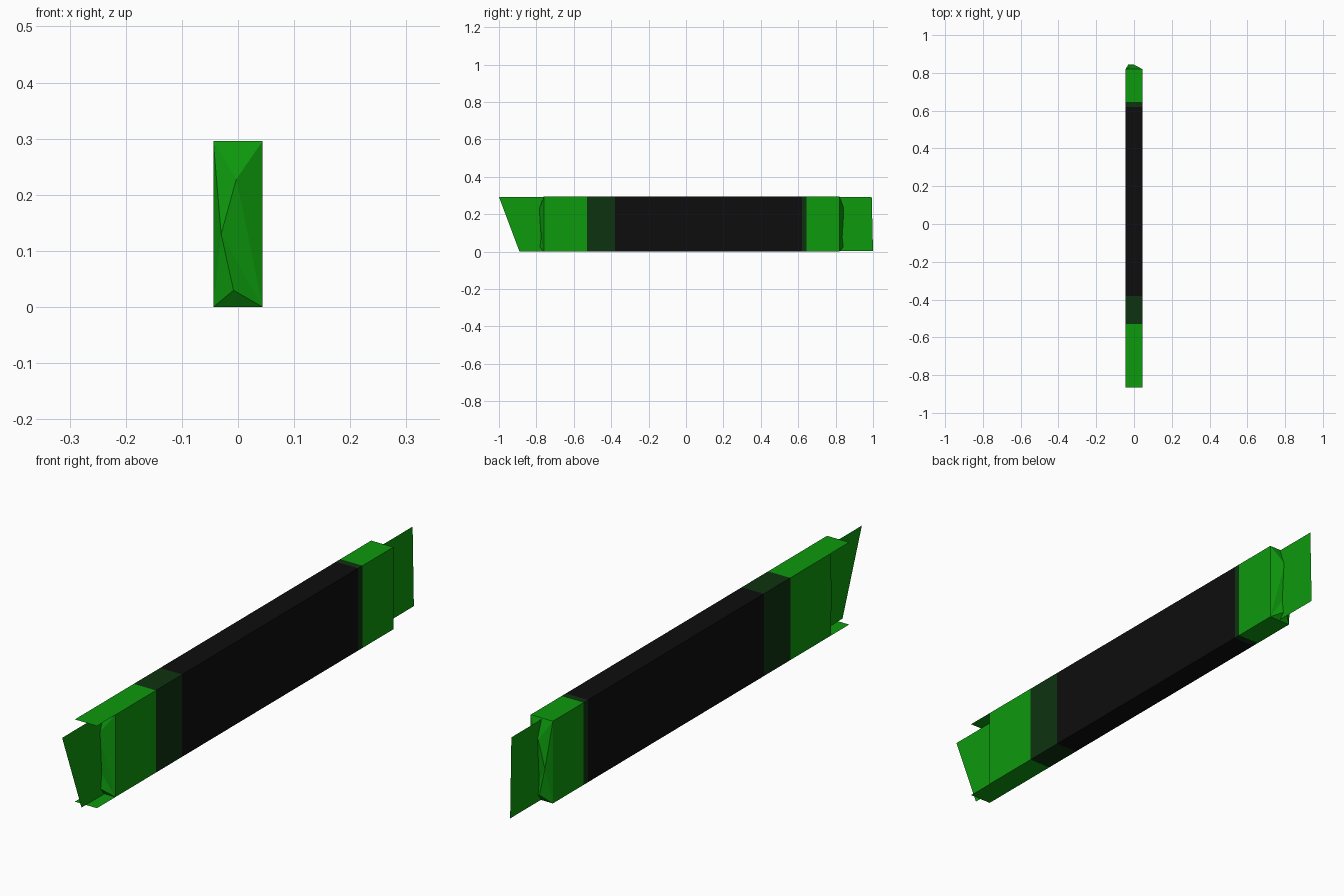
import bpy

cube = bpy.data.objects.get("Cube")
if cube:
    bpy.data.objects.remove(cube, do_unlink=True)

W, H = 0.044, 0.296          # half width and height of the bar
FRONT, BACK = -0.76, 0.82    # ends of the closed tube


def material(name, rgb):
    mat = bpy.data.materials.new(name)
    mat.use_nodes = True
    mat.diffuse_color = (*rgb, 1)
    bsdf = mat.node_tree.nodes["Principled BSDF"]
    bsdf.inputs["Base Color"].default_value = (*rgb, 1)
    bsdf.inputs["Roughness"].default_value = 0.8
    return mat


green = material("bright green", (0.004, 0.32, 0.004))
dark_green = material("dark green", (0.004, 0.033, 0.005))
black = material("black", (0.004, 0.004, 0.004))


def add_mesh(name, verts, faces, mat):
    mesh = bpy.data.meshes.new(name)
    mesh.from_pydata(verts, [], faces)
    mesh.materials.append(mat)
    obj = bpy.data.objects.new(name, mesh)
    bpy.context.collection.objects.link(obj)
    return obj


def tube(name, y0, y1, mat):
    """Open rectangular band of the wrapper between two y positions."""
    ring = [(-W, 0), (W, 0), (W, H), (-W, H)]
    verts = [(x, y, z) for y in (y0, y1) for x, z in ring]
    faces = [(i, (i + 1) % 4, (i + 1) % 4 + 4, i + 4) for i in range(4)]
    add_mesh(name, verts, faces, mat)


def end_cap(name, y, out):
    """Crumpled end: three creased points pushed outward."""
    tip = y + out * 0.025
    verts = [(-W, y, H), (W, y, H), (W, y, 0), (-W, y, 0),
             (-0.003, tip, 0.228), (-0.03, tip, 0.13), (-0.008, tip, 0.03)]
    faces = [(0, 4, 1), (1, 4, 2), (4, 5, 2), (5, 6, 2),
             (6, 3, 2), (0, 5, 4), (0, 3, 5), (5, 3, 6)]
    if out > 0:
        faces = [f[::-1] for f in faces]
    add_mesh(name, verts, faces, green)


# Wrapper bands along the bar
tube("front_wrapper", FRONT, -0.53, green)
tube("front_band", -0.53, -0.38, dark_green)
tube("sleeve", -0.38, 0.62, black)
tube("back_band", 0.62, 0.645, dark_green)
tube("back_wrapper", 0.645, BACK, green)

# Crumpled closures
end_cap("front_cap", FRONT, -1)
end_cap("back_cap", BACK, 1)

# Flat top and bottom flaps at the front
for name, z in (("top_flap", H), ("bottom_flap", 0)):
    add_mesh(name, [(-W, -0.865, z), (W, -0.865, z), (W, FRONT, z), (-W, FRONT, z)],
             [(0, 1, 2, 3)], green)

# Thin upright seal fins at both ends
add_mesh("front_fin", [(0, -0.89, 0), (0, FRONT, 0), (0, FRONT, 0.293), (0, -1, 0.293)],
         [(0, 1, 2, 3)], green)
add_mesh("back_fin", [(0, BACK, 0.003), (0, 1, 0.003), (0, 0.993, 0.292), (0, BACK, 0.292)],
         [(0, 1, 2, 3)], green)
